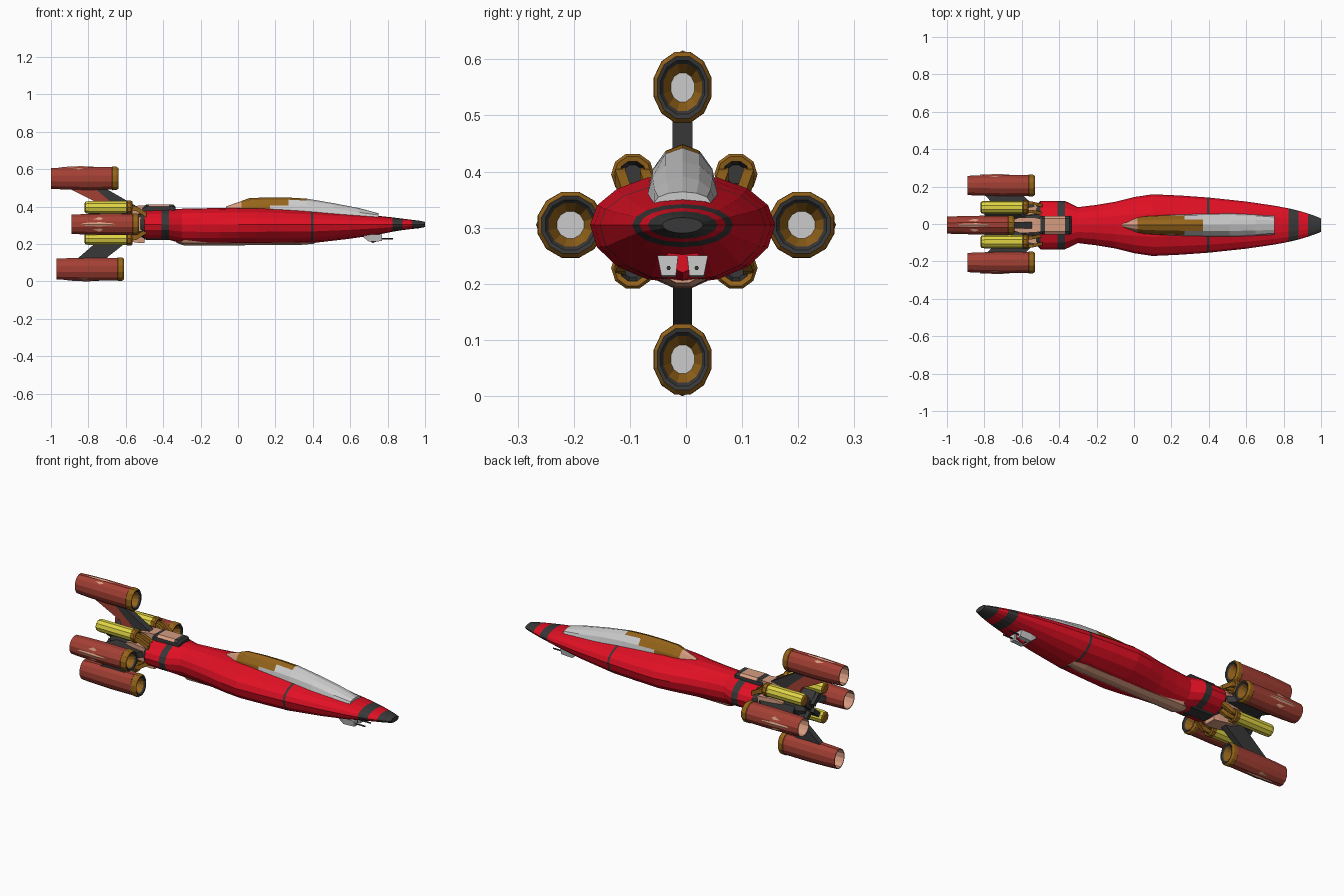
import bpy, bmesh
from math import sin, cos, pi, radians

if "Cube" in bpy.data.objects:
    bpy.data.objects.remove(bpy.data.objects["Cube"])

CY, CZ = -0.006, 0.305          # ship axis


def mat(name, hexa):
    m = bpy.data.materials.new(name)
    rgb = [int(hexa[i:i + 2], 16) / 255 for i in (0, 2, 4)]
    m.diffuse_color = [((c + .055) / 1.055) ** 2.4 if c > .04 else c / 12.92 for c in rgb] + [1]
    m.use_nodes = True
    m.node_tree.nodes["Principled BSDF"].inputs["Base Color"].default_value = m.diffuse_color
    return m


RED, DARK, GOLD, RUST, TAN, YEL, GREY = [mat(*p) for p in (
    ("red", "E01024"), ("dark", "383838"), ("gold", "96641A"), ("rust", "A44034"),
    ("tan", "D69C80"), ("yellow", "E0D444"), ("pale_grey", "BEBEBE"))]


def mesh(name, verts, faces, mats, idx=None):
    bm = bmesh.new()
    vs = [bm.verts.new(v) for v in verts]
    for i, f in enumerate(faces):
        bm.faces.new([vs[j] for j in f]).material_index = idx[i] if idx else 0
    bmesh.ops.recalc_face_normals(bm, faces=bm.faces)
    me = bpy.data.meshes.new(name)
    bm.to_mesh(me)
    bm.free()
    for m in mats:
        me.materials.append(m)
    ob = bpy.data.objects.new(name, me)
    bpy.context.collection.objects.link(ob)
    return ob


def loft(name, rings, mats, pick=lambda s, k: 0, caps=(0, 0)):
    """Skin a list of equal rings; pick(segment, side) gives the material."""
    n = len(rings[0])
    faces, idx = [], []
    for s in range(len(rings) - 1):
        for k in range(n):
            j = (k + 1) % n
            faces.append([s * n + k, s * n + j, s * n + n + j, s * n + n + k])
            idx.append(pick(s, k))
    last = (len(rings) - 1) * n
    faces += [list(range(n))[::-1], list(range(last, last + n))]
    return mesh(name, [v for r in rings for v in r], faces, mats, idx + list(caps))


def oval(x, w, zt, zb, zc=CZ, n=16, cy=CY):
    pts = []
    for k in range(n):
        a = 2 * pi * k / n
        pts.append((x, cy + w * cos(a), zc + sin(a) * (zt - zc if sin(a) > 0 else zc - zb)))
    return pts


def polar(x, r, t, deg):
    """Point at distance r outward from the ship axis, t sideways."""
    a = radians(deg)
    return (x, CY + r * cos(a) - t * sin(a), CZ + r * sin(a) + t * cos(a))


def plate(name, pts, half, deg, m):
    """Flat plate with an (x, r) outline standing out from the axis."""
    return loft(name, [[polar(x, r, t, deg) for x, r in pts] for t in (-half, half)], [m])


def tube(name, prof, y, z, ry, rz, mats, ids, n=10, caps=(0, 0)):
    rings = [oval(x, ry * r, z + rz * r, z - rz * r, z, n, y) for x, r in prof]
    return loft(name, rings, mats, lambda s, k: ids[s], caps)


# Fuselage: x, half width, top, bottom, colour of the segment that follows
hull = [(-.52, .11, .375, .235, 1), (-.50, .13, .382, .225, 0), (-.41, .13, .385, .222, 1),
        (-.37, .13, .388, .222, 0), (-.30, .096, .388, .203, 0), (-.20, .108, .39, .2, 0),
        (-.10, .125, .392, .2, 0), (.0, .15, .395, .2, 0), (.10, .165, .396, .2, 0),
        (.25, .158, .388, .202, 0), (.39, .148, .379, .204, 1), (.403, .147, .378, .205, 0),
        (.60, .126, .362, .228, 0), (.75, .104, .35, .25, 0), (.825, .09, .342, .265, 1),
        (.88, .077, .335, .274, 0), (.93, .062, .329, .28, 1), (.97, .048, .324, .284, 1),
        (1.0, .036, .318, .29, 1)]
loft("fuselage", [oval(*h[:4]) for h in hull], [RED, DARK], lambda s, k: hull[s][4], (1, 1))

# Belly keel plate
keel = [(-.33, .03, .205), (-.29, .055, .191), (.0, .05, .191), (.33, .05, .193), (.41, .035, .2)]
loft("belly_keel", [oval(x, w, .24, zb, .225, 10) for x, w, zb in keel], [TAN])

# Canopy: tan tail, gold roof, pale glass reaching back along the flanks
can = [(-.065, .012, .400), (.02, .045, .430), (.06, .052, .445), (.17, .058, .449),
       (.27, .061, .448), (.37, .062, .442), (.51, .062, .418), (.65, .058, .391), (.75, .05, .364)]


def canopy_colour(s, k):
    if s < 1:
        return 0
    if s < 3:
        return 1
    if s < 5 and k in (1, 2, 3, 4) and (s == 3 or k in (2, 3)):
        return 1
    return 2


loft("canopy", [oval(x, w, z, .32, .362 if x < .6 else .345, 12) for x, w, z in can],
     [TAN, GOLD, GREY], canopy_colour, (0, 2))

# Chin gun
for s in (-1, 1):
    loft("gun_pod", [[(x, CY + s * a, z) for a, z in ((.008, t), (.045, t), (.038, b), (.012, b))]
                     for x, t, b in ((.67, .25, .236), (.70, .25, .212), (.77, .25, .215))], [GREY])
    tube("gun_barrel", [(.76, 1), (.83, 1)], CY + s * .025, .228, .004, .004, [DARK], [0], 6)
loft("gun_mount", [oval(x, .03, .262, b, .25, 8) for x, b in ((.67, .24), (.72, .205), (.76, .22))], [RED])

# Saddle blocks on the waist, above and below
for name, deg, r, m in (("upper_saddle", 90, .106, TAN), ("lower_saddle", -90, .084, DARK)):
    rings = []
    for x, w, h in ((-.51, .04, -.012), (-.49, .05, 0), (-.475, .05, 0), (-.37, .05, 0),
                    (-.345, .05, 0), (-.335, .045, -.012)):
        rings.append([polar(x, a, t, deg) for a, t in
                      ((.04, -w), (r + h - .012, -w), (r + h, -w * .7), (r + h, w * .7),
                       (r + h - .012, w), (.04, w))])
    loft(name, rings, [DARK, m], lambda s, k: 1 if s == 2 and k in (1, 2, 3) else 0)

# Engine hub behind the waist
tube("engine_hub", [(-.78, .6), (-.74, .85), (-.64, .9), (-.54, 1), (-.50, 1.1)], CY, CZ,
     .075, .07, [DARK], [0] * 4, 8)
for deg in (0, 90, 180, 270):
    loft("hub_plate", [[polar(x, r, t, deg) for r, t in ((.04, -w), (h, -w), (h, w), (.04, w))]
                       for x, w, h in ((-.66, .025, .072), (-.61, .042, .088), (-.53, .04, .1),
                                       (-.50, .035, .1))], [TAN])
for deg in (42, 138, 222, 318):
    plate("rear_brace", [(-.80, .02), (-.80, .11), (-.72, .11), (-.66, .02)], .012, deg, DARK)

# Four engines: angle, distance out, rear x, radial radius, tangential radius
for label, deg, r, x0, rr, rt in (("top", 90, .245, -1.0, .0635, .052),
                                  ("bottom", -90, .2395, -.97, .0635, .052),
                                  ("left", 0, .212, -.89, .059, .059),
                                  ("right", 180, .200, -.89, .059, .059)):
    prof = [(.12, .5), (.10, .8), (0, .82), (0, .9), (.06, .95), (.18, 1), (.325, .98),
            (.328, 1.03), (.35, 1.02), (.36, .9), (.358, .78), (.35, .68), (.315, .42)]
    ids = [4, 3, 3, 0, 0, 0, 1, 1, 1, 2, 2, 1]
    n = 12
    rings = [[polar(x0 + x, r + rr * q * cos(2 * pi * (k + .5) / n),
                    rt * q * sin(2 * pi * (k + .5) / n), deg) for k in range(n)] for x, q in prof]
    loft(label + "_engine", rings, [RUST, GOLD, DARK, TAN, GREY], lambda s, k: ids[s], (4, 4))
    # raised lozenge panel on the outer face
    loz = [polar(x0 + x, r + rr * q * cos(radians(a)), rt * q * sin(radians(a)), deg)
           for x, q, a in ((.05, .96, 0), (.15, 1.02, -42), (.23, .99, 0), (.15, 1.02, 42), (.16, 1.04, 0))]
    mesh(label + "_engine_panel", loz, [[0, 1, 4], [1, 2, 4], [2, 3, 4], [3, 0, 4]], [TAN])

# Swept pylons carrying the engines
plate("top_pylon", [(-.90, .19), (-.72, .19), (-.55, .09), (-.55, .04), (-.70, .04), (-.74, .11)],
      .014, 90, RUST)
plate("top_pylon_edge", [(-.76, .187), (-.70, .187), (-.54, .095), (-.54, .05), (-.60, .05)],
      .018, 90, DARK)
plate("bottom_pylon", [(-.86, -.185), (-.71, -.185), (-.55, -.06), (-.55, -.03), (-.68, -.03)],
      .017, 90, DARK)
for deg in (0, 180):
    plate("side_pylon", [(-.80, .165), (-.60, .165), (-.53, .1), (-.53, .04), (-.72, .04), (-.76, .12)],
          .017, deg, DARK)

# Four yellow pods with gold collars and bent arms to the waist
for sy in (-1, 1):
    for z in (.395, .228):
        y = sy * .092 - .003
        sz = 1 if z > CZ else -1
        prof = [(-.82, .7), (-.815, .92), (-.80, 1), (-.595, 1), (-.592, 1.1), (-.572, 1.1),
                (-.565, .95), (-.567, .7), (-.60, .5)]
        tube("fuel_pod", prof, y, z, .035, .035, [YEL, GOLD, DARK], [1, 0, 0, 1, 1, 1, 1, 2], 10, (1, 2))
        for off in (-.022, .022):
            path = [(-.60, y + sy * off, z), (-.545, y + sy * off, z - sz * .006),
                    (-.49, y + sy * (off - .012), z - sz * .04)]
            loft("pod_arm", [[(px, py + a, pz + b) for a, b in
                              ((-.009, -.013), (.009, -.013), (.009, .013), (-.009, .013))]
                             for px, py, pz in path], [GOLD])
        plate("pod_bracket", [(-.78, .05), (-.78, .10), (-.62, .10), (-.56, .05)], .012,
              90 - sy * 46 if sz > 0 else -90 + sy * 50, DARK)
